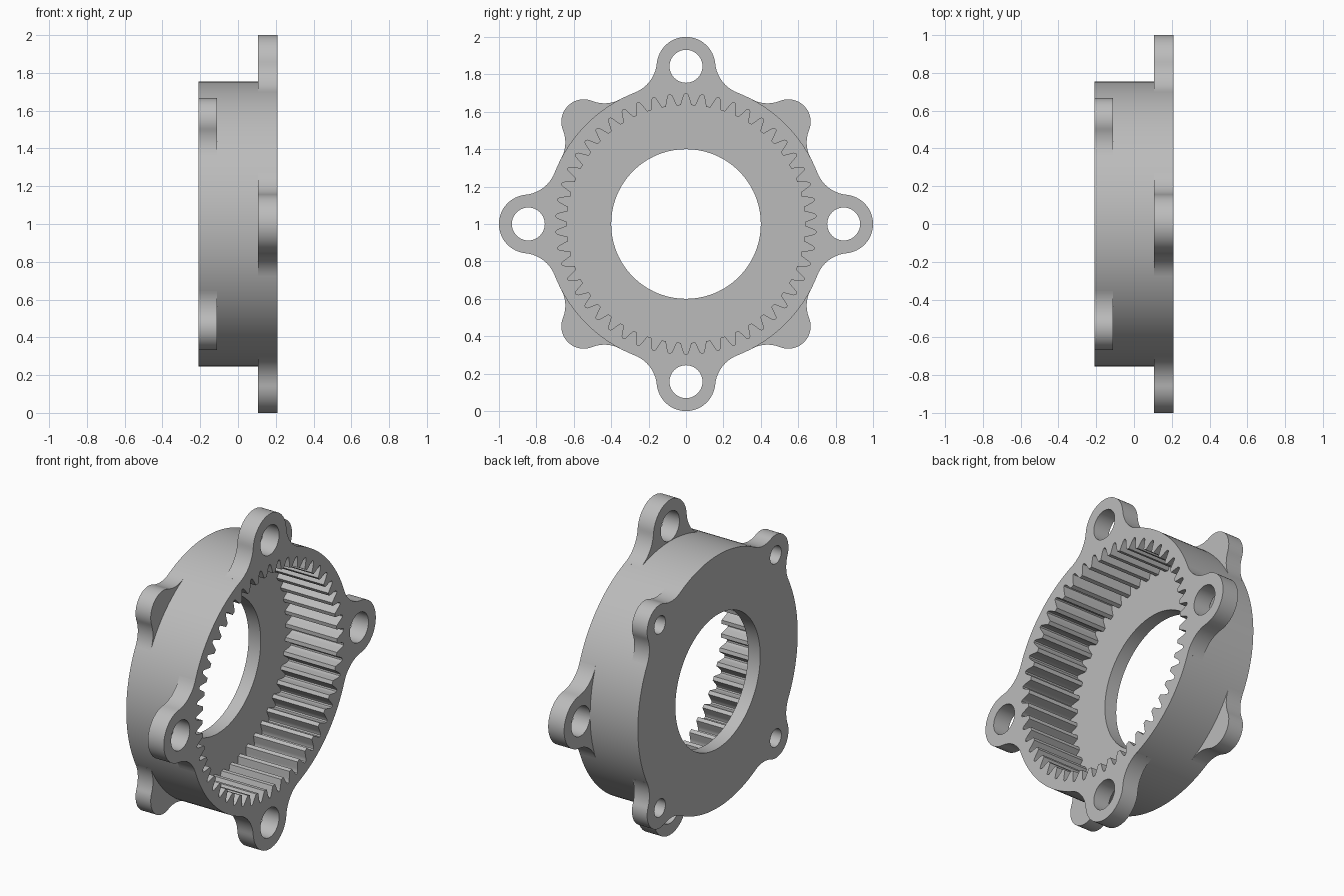
import bpy
import bmesh
from math import sin, cos, pi, radians, atan2, hypot
from mathutils import Vector

BACK, FRONT = -0.21, 0.21
BACK_STEP, FRONT_STEP, WALL = -0.11, 0.105, -0.13
BODY_R, BORE_R = 0.754, 0.4
TEETH = 50

cube = bpy.data.objects.get("Cube")
if cube:
    bpy.data.objects.remove(cube)

metal = bpy.data.materials.new("grey metal")
metal.use_nodes = True
grey = (0.5, 0.5, 0.5, 1)
metal.diffuse_color = grey
metal.node_tree.nodes["Principled BSDF"].inputs["Base Color"].default_value = grey


def polar(r, a, centre=(0, 0)):
    return Vector((centre[0] + r * cos(a), centre[1] + r * sin(a)))


def arc(centre, r, a0, a1, n):
    return [polar(r, a0 + (a1 - a0) * i / n, centre) for i in range(n + 1)]


def circle(r, n, centre=(0, 0)):
    return arc(centre, r, 0, 2 * pi, n)[:-1]


def turn(points, a):
    return [Vector((p.x * cos(a) - p.y * sin(a), p.x * sin(a) + p.y * cos(a))) for p in points]


def slab(name, points, x0, x1):
    """Extrude a closed side profile along x."""
    bm = bmesh.new()
    face = bm.faces.new([bm.verts.new((x0, p.x, p.y + 1)) for p in points])
    new = bmesh.ops.extrude_face_region(bm, geom=[face])["geom"]
    verts = [g for g in new if isinstance(g, bmesh.types.BMVert)]
    bmesh.ops.translate(bm, verts=verts, vec=(x1 - x0, 0, 0))
    bmesh.ops.recalc_face_normals(bm, faces=bm.faces)
    mesh = bpy.data.meshes.new(name)
    bm.to_mesh(mesh)
    bm.free()
    mesh.materials.append(metal)
    obj = bpy.data.objects.new(name, mesh)
    bpy.context.collection.objects.link(obj)
    return obj


def lug_profile(dist, r, spread):
    """Rounded ear blended into the body by a concave fillet on each side."""
    s = (dist ** 2 - (BODY_R - r) ** 2) / (2 * (dist * cos(spread) - BODY_R + r))
    fillet = s - BODY_R
    c = polar(s, spread)
    to_lug = atan2(-c.y, dist - c.x)
    start = to_lug + pi
    end = spread - pi
    if end > to_lug:
        end -= 2 * pi
    half = arc((dist, 0), r, 0, start, 16) + arc(c, fillet, to_lug, end, 14)[1:]
    half.append(polar(BODY_R - 0.025, spread))
    lower = [Vector((p.x, -p.y)) for p in reversed(half[1:])]
    return half + lower


# Ring body
ring = slab("ring_gear_housing", circle(BODY_R, 160), BACK, FRONT)
added, cutters = [], []

# Four front ears on the axes, four smaller rear ears on the diagonals
for i in range(4):
    a = i * pi / 2
    added.append(slab("front_ear", turn(lug_profile(0.843, 0.157, radians(21.3)), a), FRONT_STEP, FRONT))
    cutters.append(slab("front_bolt_hole", circle(0.088, 40, polar(0.843, a)), FRONT_STEP, FRONT + 0.1))
    d = a + pi / 4
    added.append(slab("rear_ear", turn(lug_profile(0.773, 0.12, radians(17)), d), BACK, BACK_STEP))
    cutters.append(slab("rear_bolt_hole", circle(0.053, 32, polar(0.773, d)), BACK - 0.1, BACK_STEP))

# Central bore and toothed cavity
cutters.append(slab("bore", circle(BORE_R, 96), BACK - 0.1, FRONT))
flank = [(0.636, 0.36), (0.655, 0.27), (0.675, 0.19), (0.69, 0.12), (0.697, 0.05)]
side = flank + [(r, -w) for r, w in reversed(flank)]
pitch = 2 * pi / TEETH
gear = [polar(r, pi / 2 + (i - w) * pitch) for i in range(TEETH) for r, w in side]
cutters.append(slab("tooth_cavity", gear, WALL, FRONT + 0.1))

# Join the ears, then cut the openings
for operation, parts in (("UNION", added), ("DIFFERENCE", cutters)):
    for part in parts:
        part.hide_render = True
        mod = ring.modifiers.new(part.name, "BOOLEAN")
        mod.operation = operation
        mod.solver = "EXACT"
        mod.object = part
bpy.context.view_layer.update()
result = bpy.data.meshes.new_from_object(ring.evaluated_get(bpy.context.evaluated_depsgraph_get()))
ring.modifiers.clear()
ring.data = result
for part in added + cutters:
    bpy.data.objects.remove(part)

bpy.ops.object.select_all(action="DESELECT")
ring.select_set(True)
bpy.context.view_layer.objects.active = ring
bpy.ops.object.shade_smooth_by_angle(angle=radians(30))
